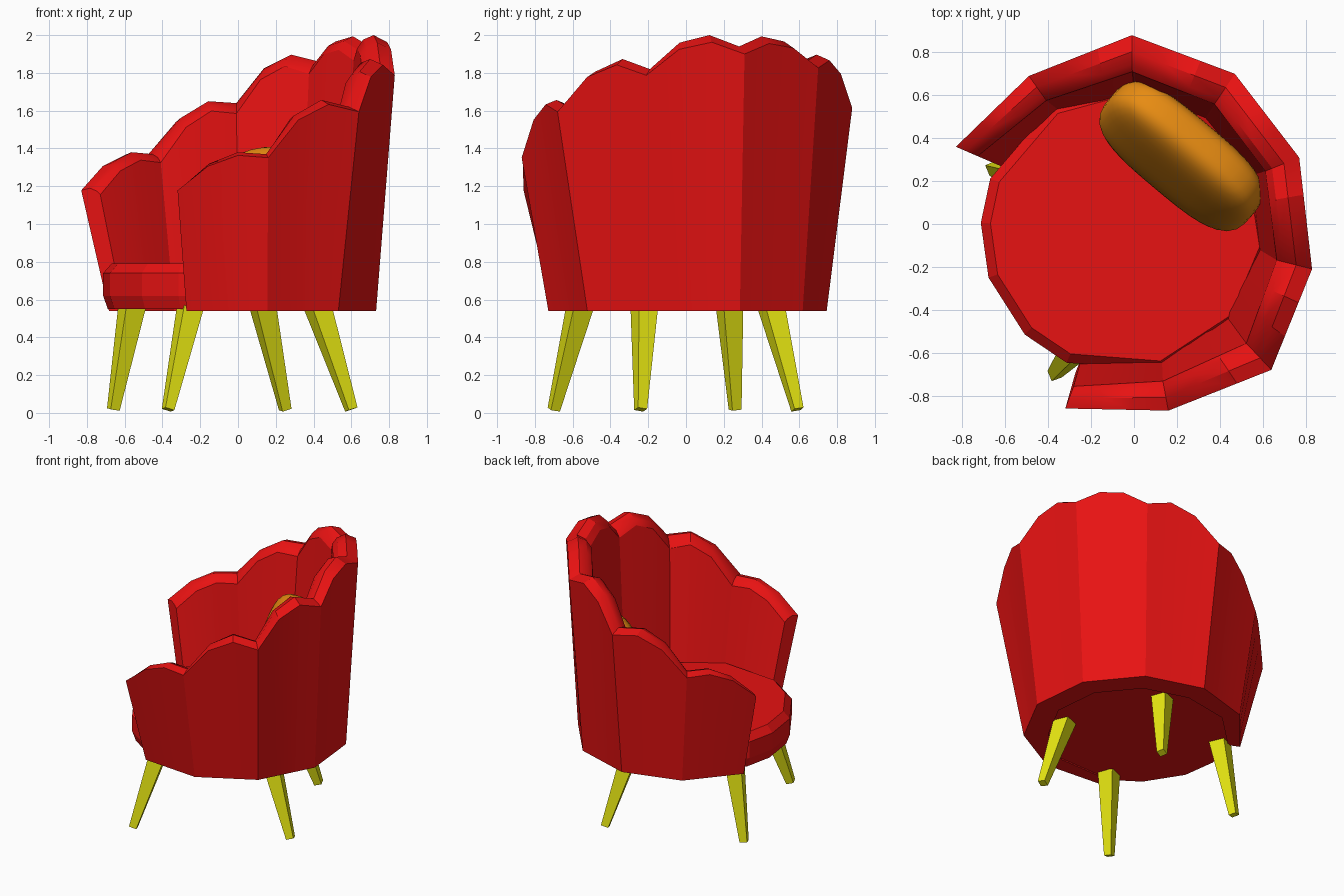
import bpy, bmesh, math
from mathutils import Vector, Matrix

cube = bpy.data.objects.get("Cube")
if cube:
    bpy.data.objects.remove(cube, do_unlink=True)


def material(name, color):
    mat = bpy.data.materials.new(name)
    mat.use_nodes = True
    mat.diffuse_color = (*color, 1)
    mat.node_tree.nodes["Principled BSDF"].inputs["Base Color"].default_value = (*color, 1)
    return mat


red = material("red_fabric", (0.8, 0.006, 0.006))
yellow = material("yellow_wood", (0.8, 0.8, 0.006))
orange = material("orange_fabric", (0.8, 0.26, 0.006))


def finish(name, bm, mat, angle=None):
    """Turn a bmesh into a named object, smooth below the given angle."""
    bmesh.ops.recalc_face_normals(bm, faces=bm.faces)
    mesh = bpy.data.meshes.new(name)
    bm.to_mesh(mesh)
    bm.free()
    mesh.materials.append(mat)
    obj = bpy.data.objects.new(name, mesh)
    bpy.context.collection.objects.link(obj)
    if angle:
        bpy.ops.object.select_all(action='DESELECT')
        obj.select_set(True)
        bpy.context.view_layer.objects.active = obj
        bpy.ops.object.shade_smooth_by_angle(angle=math.radians(angle))
    return obj


def loft(bm, rings):
    """Skin closed rings of points and cap both ends."""
    rows = [[bm.verts.new(p) for p in ring] for ring in rings]
    n = len(rows[0])
    for a, b in zip(rows, rows[1:]):
        for i in range(n):
            j = (i + 1) % n
            bm.faces.new((a[i], a[j], b[j], b[i]))
    bm.faces.new(rows[0])
    bm.faces.new(rows[-1])


def polar(degrees, r, z):
    a = math.radians(degrees)
    return Vector((r * math.cos(a), r * math.sin(a), z))


FACING = 22.5     # direction of the chair back
FLOOR = 0.54      # underside of the body

# Wrap-around back: outer top corner (x, y) and valley height at each panel joint
joints = [(-0.83, 0.36, 1.19), (-0.49, 0.69, 1.37), (-0.01, 0.88, 1.64),
          (0.47, 0.70, 1.86), (0.77, 0.31, 1.94), (0.83, -0.21, 1.82),
          (0.64, -0.68, 1.62), (0.16, -0.87, 1.37), (-0.32, -0.86, 1.19)]
lobes = [0.07, 0.1, 0.11, 0.08, 0.1, 0.12, 0.12, 0.07]


def section(i):
    """Cross-section of the wall at one joint, from outer foot to inner foot."""
    x, y, z = joints[i]
    back = min(1, (4 - abs(i - 4)) / 2)
    high = (4 - abs(i - 4)) / 4
    angle = math.degrees(math.atan2(y, x))
    r = math.hypot(x, y)
    thick = 0.11 + 0.06 * back
    return [polar(FACING + (4 - i) * 33.5, 0.745, FLOOR),
            polar(angle, r, z - 0.012 - 0.028 * high),
            polar(angle, r - 0.45 * thick, z),
            polar(angle, r - 0.8 * thick, z - 0.015 - 0.01 * high),
            polar(angle, r - thick, z - 0.035 - 0.04 * high),
            polar(FACING + (4 - i) * 33.5, 0.66 - 0.08 * back, FLOOR)]


rings = []
for i, bump in enumerate(lobes):
    a, b = section(i), section(i + 1)
    for step in range(3):
        ring = [p.lerp(q, step / 3) for p, q in zip(a, b)]
        if step:
            for p in ring[1:5]:
                p.z += bump
        rings.append(ring)
rings.append(section(len(lobes)))
bm = bmesh.new()
loft(bm, rings)
finish("scalloped_back", bm, red, 30)

# Seat: faceted disc with chamfered rims
angles = [25, 57, 90, 120, 159, 177, 199, 226, 246, 285, 321, 353]
centre = Vector((-0.04, -0.03, 0))
bm = bmesh.new()
loft(bm, [[centre + polar(a, r, z) for a in angles]
          for r, z in [(0.65, 0.55), (0.675, 0.62), (0.675, 0.74), (0.63, 0.79)]])
finish("seat", bm, red)

# Cushion: puffed block leaning on the back
bm = bmesh.new()
bmesh.ops.create_cube(bm, size=2)
bmesh.ops.subdivide_edges(bm, edges=bm.edges, cuts=9, use_grid_fill=True)
for v in bm.verts:
    power = 3.2
    size = sum(abs(c) ** power for c in v.co) ** (1 / power)
    v.co = v.co / size
    v.co = Vector((v.co.x * 0.43, v.co.y * 0.13, v.co.z * 0.32))
bm.transform(Matrix.Translation((0.22, 0.315, 1.1))
             @ Matrix.Rotation(math.radians(-40), 4, 'Z')
             @ Matrix.Rotation(math.radians(-22), 4, 'X'))
finish("cushion", bm, orange, 60)

# Legs: splayed square tapers, given by top and foot centres
legs = {"front_left_leg": ((-0.25, -0.56), (-0.37, -0.70)),
        "front_right_leg": ((-0.56, 0.23), (-0.66, 0.26)),
        "back_right_leg": ((0.13, 0.45), (0.25, 0.59)),
        "back_left_leg": ((0.42, -0.22), (0.60, -0.24))}
for name, (top, foot) in legs.items():
    top, foot = Vector((*top, 0.57)), Vector((*foot, 0.018))
    axis = (top - foot).normalized()
    u = polar(FACING, 1, 0)
    u = (u - axis * u.dot(axis)).normalized()
    w = axis.cross(u)
    bm = bmesh.new()
    loft(bm, [[c + (u * a + w * b) * half for a, b in ((1, 1), (-1, 1), (-1, -1), (1, -1))]
              for c, half in ((foot, 0.026), (top, 0.056))])
    finish(name, bm, yellow)
